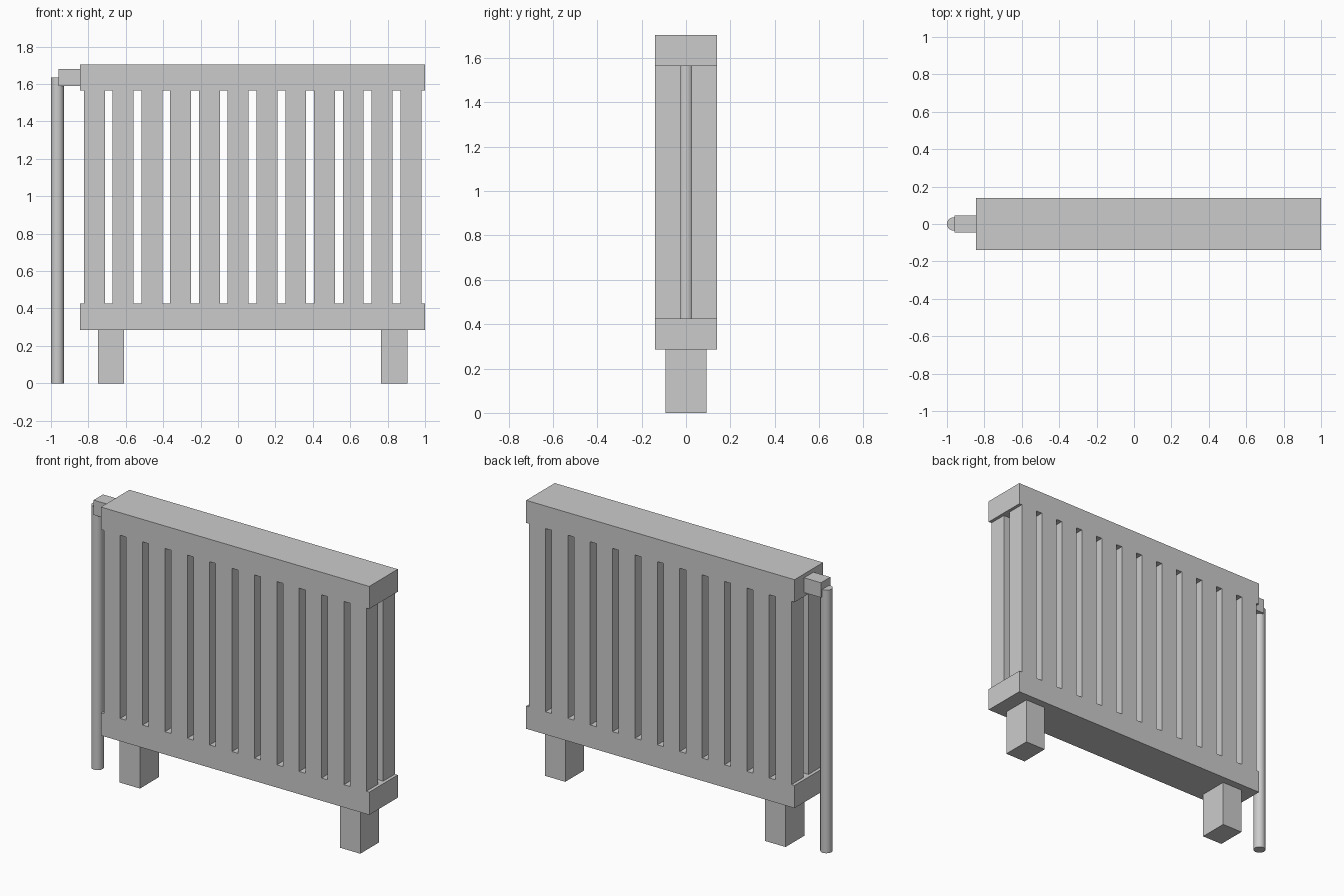
import bpy
import math

if "Cube" in bpy.data.objects:
    bpy.data.objects.remove(bpy.data.objects["Cube"])


def box(name, x, y, z):
    """Box from (min, max) ranges on each axis."""
    bpy.ops.mesh.primitive_cube_add(
        size=1, location=[(r[0] + r[1]) / 2 for r in (x, y, z)])
    ob = bpy.context.object
    ob.name = name
    ob.scale = [r[1] - r[0] for r in (x, y, z)]
    bpy.ops.object.transform_apply(location=False, rotation=False, scale=True)
    return ob


MID = 0.078      # centre of the radiator body along x
HALF = 0.922     # half length of the body

# Top and bottom headers
for name, z in (("bottom_header", (0.285, 0.426)), ("top_header", (1.564, 1.704))):
    box(name, (MID - HALF, MID + HALF), (-0.14, 0.14), z)

# Two rows of twelve vertical columns
COUNT, PITCH, WIDTH = 12, 0.1538, 0.112
for row, side in (("front", -1), ("back", 1)):
    for i in range(COUNT):
        cx = MID + (i - (COUNT - 1) / 2) * PITCH
        y = sorted((side * 0.025, side * 0.14))
        box(f"{row}_column_{i + 1}", (cx - WIDTH / 2, cx + WIDTH / 2), y, (0.426, 1.564))

# Feet
for name, side in (("left_foot", -1), ("right_foot", 1)):
    cx = MID + side * 0.757
    box(name, (cx - 0.07, cx + 0.07), (-0.092, 0.092), (0, 0.285))

# Supply pipe
bpy.ops.mesh.primitive_cylinder_add(
    vertices=24, radius=0.035, depth=1.634, location=(-0.965, 0, 0.817))
bpy.context.object.name = "supply_pipe"
bpy.ops.object.shade_smooth_by_angle(angle=math.radians(30))

# Valve block joining pipe and top header
box("valve_block", (-0.96, MID - HALF), (-0.046, 0.046), (1.588, 1.68))
